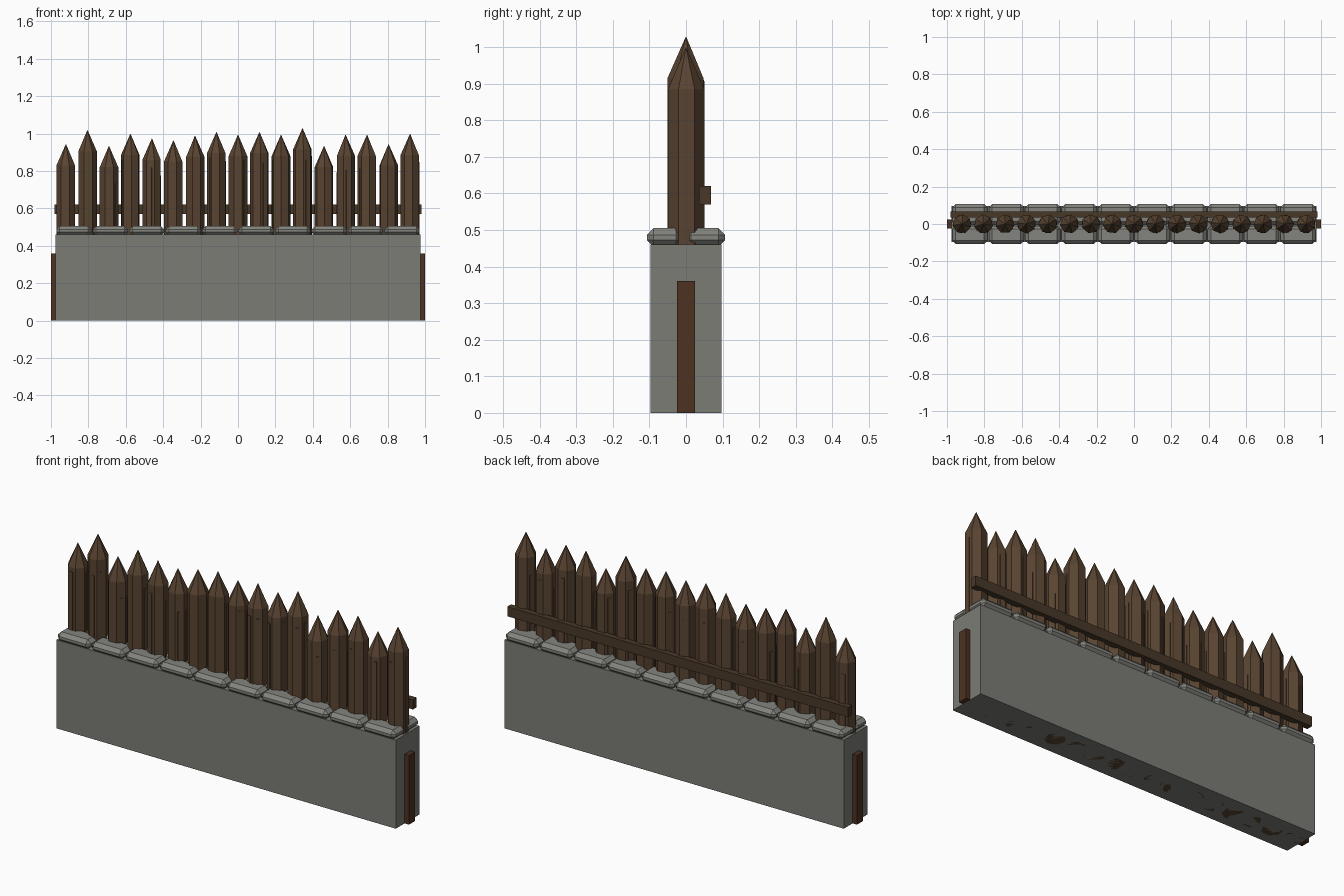
import bpy, bmesh, math, random
from mathutils import Matrix, Vector

if "Cube" in bpy.data.objects:
    bpy.data.objects.remove(bpy.data.objects["Cube"])

random.seed(4)


def material(name, rgb):
    m = bpy.data.materials.new(name)
    m.diffuse_color = (*rgb, 1)
    m.use_nodes = True
    m.node_tree.nodes["Principled BSDF"].inputs["Base Color"].default_value = m.diffuse_color
    return m


WOOD = material("wood", (0.10, 0.058, 0.031))
DARK_WOOD = material("dark_wood", (0.065, 0.04, 0.022))
END_WOOD = material("end_wood", (0.075, 0.032, 0.015))
STONE = material("stone", (0.20, 0.20, 0.18))
CAP = material("cap_stone", (0.23, 0.23, 0.21))


def add_box(bm, lo, hi):
    lo, hi = Vector(lo), Vector(hi)
    size = hi - lo
    return bmesh.ops.create_cube(
        bm, size=1,
        matrix=Matrix.Translation((lo + hi) / 2) @ Matrix.Diagonal((*size, 1)))["verts"]


def finish(name, bm, mat):
    mesh = bpy.data.meshes.new(name)
    bm.to_mesh(mesh)
    bm.free()
    mesh.materials.append(mat)
    ob = bpy.data.objects.new(name, mesh)
    bpy.context.collection.objects.link(ob)
    return ob


def box(name, lo, hi, mat, bevel=0):
    bm = bmesh.new()
    add_box(bm, lo, hi)
    if bevel:
        bmesh.ops.bevel(bm, geom=bm.edges[:], offset=bevel, segments=1,
                        affect='EDGES')
    return finish(name, bm, mat)


def stake(name, x, tip):
    # seven-sided log with a pointed top
    n, r, shoulder = 7, 0.051, tip - 0.115
    turn = random.uniform(0, math.tau)
    bm = bmesh.new()
    rings = []
    for z in (0.0, shoulder):
        rings.append([bm.verts.new((x + r * math.cos(turn + i * math.tau / n),
                                    r * math.sin(turn + i * math.tau / n), z))
                      for i in range(n)])
    top = bm.verts.new((x, 0, tip))
    bm.faces.new(rings[0][::-1])
    for i in range(n):
        j = (i + 1) % n
        bm.faces.new((rings[0][i], rings[0][j], rings[1][j], rings[1][i]))
        bm.faces.new((rings[1][i], rings[1][j], top))
    # thin bark strips lying on some of the flat faces
    flat = r * math.cos(math.pi / n)
    for i in random.sample(range(n), 3):
        strip = add_box(bm, (flat - 0.004, -0.008, 0.44),
                        (flat + 0.003, 0.008, shoulder - random.uniform(0.02, 0.1)))
        angle = turn + (i + 0.5) * math.tau / n
        bmesh.ops.transform(bm, verts=strip, matrix=Matrix.Translation((x, 0, 0))
                            @ Matrix.Rotation(angle, 4, 'Z'))
    finish(name, bm, WOOD)


# Wall and the wooden posts at its ends
box("wall", (-0.975, -0.097, 0), (0.975, 0.097, 0.46), STONE)
for side, name in ((-1, "left"), (1, "right")):
    a, b = sorted((side * 0.95, side * 1.0))
    box(name + "_end_post", (a, -0.024, 0), (b, 0.024, 0.36), END_WOOD)

# Two rows of chamfered cap stones
for i in range(10):
    x = -0.8775 + i * 0.195
    box(f"front_cap_stone_{i}", (x - 0.094, -0.107, 0.455), (x + 0.094, -0.01, 0.505), CAP, 0.018)
    box(f"back_cap_stone_{i}", (x - 0.094, -0.004, 0.455), (x + 0.094, 0.107, 0.505), CAP, 0.018)

# Row of stakes
tips = [0.945, 1.02, 0.935, 1.0, 0.975, 0.965, 0.99, 1.01, 0.995,
        1.01, 0.995, 1.03, 0.935, 0.995, 0.995, 0.945, 1.0]
for i, tip in enumerate(tips):
    stake(f"stake_{i}", -0.92 + i * 0.115, tip)

# Rail tying the stakes together at the back
box("back_rail", (-0.98, 0.036, 0.57), (0.98, 0.068, 0.62), DARK_WOOD)
